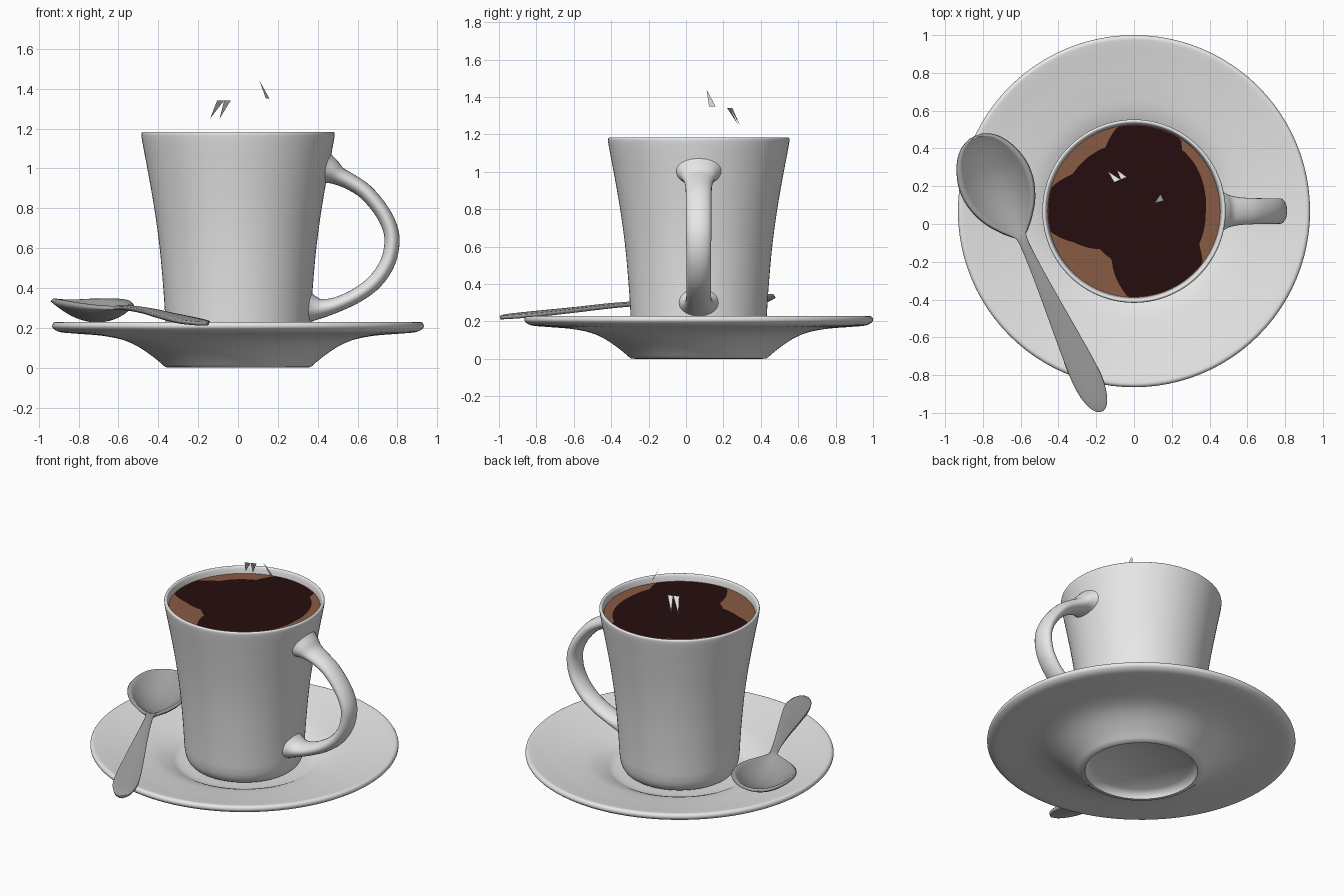
import bpy, bmesh, math
from mathutils import Vector

if "Cube" in bpy.data.objects:
    bpy.data.objects.remove(bpy.data.objects["Cube"])

CY = 0.068  # centre of cup and saucer along y


def material(name, rgb):
    m = bpy.data.materials.new(name)
    m.diffuse_color = (*rgb, 1)
    m.use_nodes = True
    m.node_tree.nodes["Principled BSDF"].inputs["Base Color"].default_value = m.diffuse_color
    return m


china = material("white_china", (0.8, 0.8, 0.8))
steel = material("steel_grey", (0.36, 0.36, 0.36))
dark = material("dark_coffee", (0.019, 0.004, 0.004))
crema = material("brown_crema", (0.25, 0.105, 0.055))


def make(name, verts, faces, mats, angle=50):
    me = bpy.data.meshes.new(name)
    me.from_pydata([tuple(v) for v in verts], [], faces)
    for m in mats:
        me.materials.append(m)
    bm = bmesh.new()
    bm.from_mesh(me)
    bmesh.ops.remove_doubles(bm, verts=bm.verts, dist=1e-5)
    bmesh.ops.recalc_face_normals(bm, faces=bm.faces)
    bm.to_mesh(me)
    bm.free()
    ob = bpy.data.objects.new(name, me)
    bpy.context.collection.objects.link(ob)
    bpy.ops.object.select_all(action='DESELECT')
    ob.select_set(True)
    bpy.context.view_layer.objects.active = ob
    bpy.ops.object.shade_smooth_by_angle(angle=math.radians(angle))
    return ob


def smooth(pts, n=4):
    """Catmull-Rom curve through points of any dimension."""
    p = [Vector(q) for q in pts]
    p = [2 * p[0] - p[1]] + p + [2 * p[-1] - p[-2]]
    out = []
    for i in range(1, len(p) - 2):
        a, b, c, d = p[i - 1:i + 3]
        for k in range(n):
            t = k / n
            out.append(0.5 * (2 * b + (c - a) * t + (2 * a - 5 * b + 4 * c - d) * t * t
                              + (3 * b - a - 3 * c + d) * t ** 3))
    return out + [p[-2]]


def lathe(name, prof, mat, seg=96):
    verts, faces = [], []
    for r, z in prof:
        for j in range(seg):
            a = 2 * math.pi * j / seg
            verts.append((r * math.cos(a), CY + r * math.sin(a), z))
    for i in range(len(prof) - 1):
        for j in range(seg):
            k = (j + 1) % seg
            faces.append((i * seg + j, i * seg + k, (i + 1) * seg + k, (i + 1) * seg + j))
    return make(name, verts, faces, [mat])


# Saucer: underside with foot ring, rim, then the dished top
under = [(0, 0.045), (0.30, 0.045), (0.335, 0.02), (0.34, 0.0), (0.365, 0.003)]
outer = smooth([(0.365, 0.003), (0.42, 0.05), (0.50, 0.105), (0.58, 0.14), (0.68, 0.16),
                (0.80, 0.17), (0.89, 0.178), (0.925, 0.195), (0.932, 0.213), (0.92, 0.228),
                (0.89, 0.226), (0.78, 0.205), (0.65, 0.182), (0.54, 0.16), (0.46, 0.13),
                (0.41, 0.105), (0.36, 0.095)])
lathe("saucer", under + outer + [(0, 0.095)], china)

# Cup body: rounded base, flared wall, thin lip, inside wall
wall = smooth([(0.29, 0.098), (0.325, 0.11), (0.35, 0.145), (0.362, 0.2), (0.367, 0.28),
               (0.375, 0.4), (0.393, 0.6), (0.42, 0.8), (0.455, 1.0), (0.474, 1.1),
               (0.485, 1.165), (0.482, 1.181), (0.472, 1.183), (0.464, 1.172),
               (0.455, 1.13), (0.43, 1.0), (0.39, 0.8), (0.36, 0.6), (0.34, 0.3)])
lathe("cup", [(0, 0.098)] + wall + [(0.30, 0.17), (0, 0.16)], china)

# Handle: (x, z, half thickness, half width) along the loop
path = smooth([(0.43, 1.0, 0.085, 0.125), (0.465, 0.985, 0.066, 0.105), (0.505, 0.962, 0.047, 0.085),
               (0.565, 0.932, 0.041, 0.073), (0.64, 0.882, 0.039, 0.069), (0.715, 0.795, 0.038, 0.068),
               (0.76, 0.71, 0.038, 0.068), (0.773, 0.63, 0.038, 0.067), (0.752, 0.53, 0.038, 0.066),
               (0.69, 0.435, 0.038, 0.066), (0.60, 0.365, 0.037, 0.066), (0.50, 0.318, 0.038, 0.068),
               (0.425, 0.298, 0.047, 0.077), (0.385, 0.297, 0.062, 0.09), (0.355, 0.3, 0.08, 0.105)])
N = 24
verts, faces = [], []
for i, q in enumerate(path):
    d = path[min(i + 1, len(path) - 1)] - path[max(i - 1, 0)]
    t = Vector((d[0], d[1])).normalized()
    for j in range(N):
        a = 2 * math.pi * j / N
        o = q[2] * math.cos(a)
        verts.append((q[0] - t.y * o, CY + q[3] * math.sin(a), q[1] + t.x * o))
for i in range(len(path) - 1):
    for j in range(N):
        k = (j + 1) % N
        faces.append((i * N + j, i * N + k, (i + 1) * N + k, (i + 1) * N + j))
faces += [tuple(range(N)), tuple(range((len(path) - 1) * N, len(path) * N))]
make("cup_handle", verts, faces, [china])

# Coffee: dark pool whose edge varies with angle (degrees, radius), crema outside it
EDGE = 0.456
pool = [(17, .39), (38, .407), (52, .413), (57, EDGE), (101, EDGE), (114, .37), (130, .375),
        (149, .38), (164, EDGE), (194, EDGE), (208, .355), (228, .27), (245, .28), (253, .35),
        (266, EDGE), (323, EDGE), (333, .386), (358, .38), (377, .39)]


def pool_radius(deg):
    if deg < 17:
        deg += 360
    for (a, r), (b, s) in zip(pool, pool[1:]):
        if a <= deg <= b:
            return min(r + (s - r) * (deg - a) / (b - a), EDGE - 0.002)


verts, faces, M = [(0, CY, 1.14)], [], 180
for j in range(M):
    a = math.radians(j * 360 / M)
    for r in (pool_radius(j * 360 / M), EDGE + 0.002):
        verts.append((r * math.cos(a), CY + r * math.sin(a), 1.14))
for j in range(M):
    p, q = 1 + 2 * j, 1 + 2 * ((j + 1) % M)
    faces += [(0, p, q), (p, p + 1, q + 1, q)]
coffee = make("coffee", verts, faces, [dark, crema])
for f in coffee.data.polygons:
    f.material_index = 0 if len(f.vertices) == 3 else 1

# Spoon: (distance from bowl tip, half width, rim height, bowl depth)
spoon = smooth([(0.0, 0.012, 0.342, 0.0), (0.015, 0.06, 0.344, 0.01), (0.05, 0.108, 0.347, 0.03),
                (0.12, 0.152, 0.348, 0.06), (0.22, 0.18, 0.345, 0.088), (0.32, 0.176, 0.337, 0.09),
                (0.42, 0.14, 0.325, 0.068), (0.50, 0.085, 0.315, 0.035), (0.55, 0.045, 0.311, 0.01),
                (0.60, 0.026, 0.308, -0.006), (0.75, 0.03, 0.303, -0.008), (0.95, 0.045, 0.29, -0.008),
                (1.15, 0.062, 0.27, -0.008), (1.35, 0.077, 0.25, -0.01), (1.46, 0.075, 0.24, -0.01),
                (1.54, 0.056, 0.234, -0.008), (1.58, 0.033, 0.231, -0.004), (1.596, 0.01, 0.23, 0.0)])
tip, along, side = Vector((-0.84, 0.457)), Vector((0.42, -0.908)), Vector((0.908, 0.42))
U = 17
verts, faces = [], []
for s, w, z, depth in spoon:
    for j in range(U):
        u = 2 * j / (U - 1) - 1
        p = tip + along * s + side * (w * u)
        verts.append((p.x, p.y, z - depth * (1 - u * u)))
for i in range(len(spoon) - 1):
    for j in range(U - 1):
        a = i * U + j
        faces.append((a, a + U, a + U + 1, a + 1))
ob = make("spoon", verts, faces, [steel])
if sum(f.normal.z for f in ob.data.polygons) < 0:
    ob.data.flip_normals()
mod = ob.modifiers.new("thickness", 'SOLIDIFY')
mod.thickness, mod.offset = 0.02, -1

# Small slivers hovering over the coffee
slivers = [[(-0.14, 0.28, 1.25), (-0.105, 0.22, 1.34), (-0.07, 0.235, 1.34)],
           [(-0.092, 0.288, 1.25), (-0.07, 0.235, 1.34), (-0.037, 0.248, 1.34)],
           [(0.108, 0.11, 1.44), (0.14, 0.158, 1.35), (0.158, 0.123, 1.35)]]
for i, tri in enumerate(slivers):
    make(f"steam_sliver_{i + 1}", tri, [(0, 1, 2)], [china])
